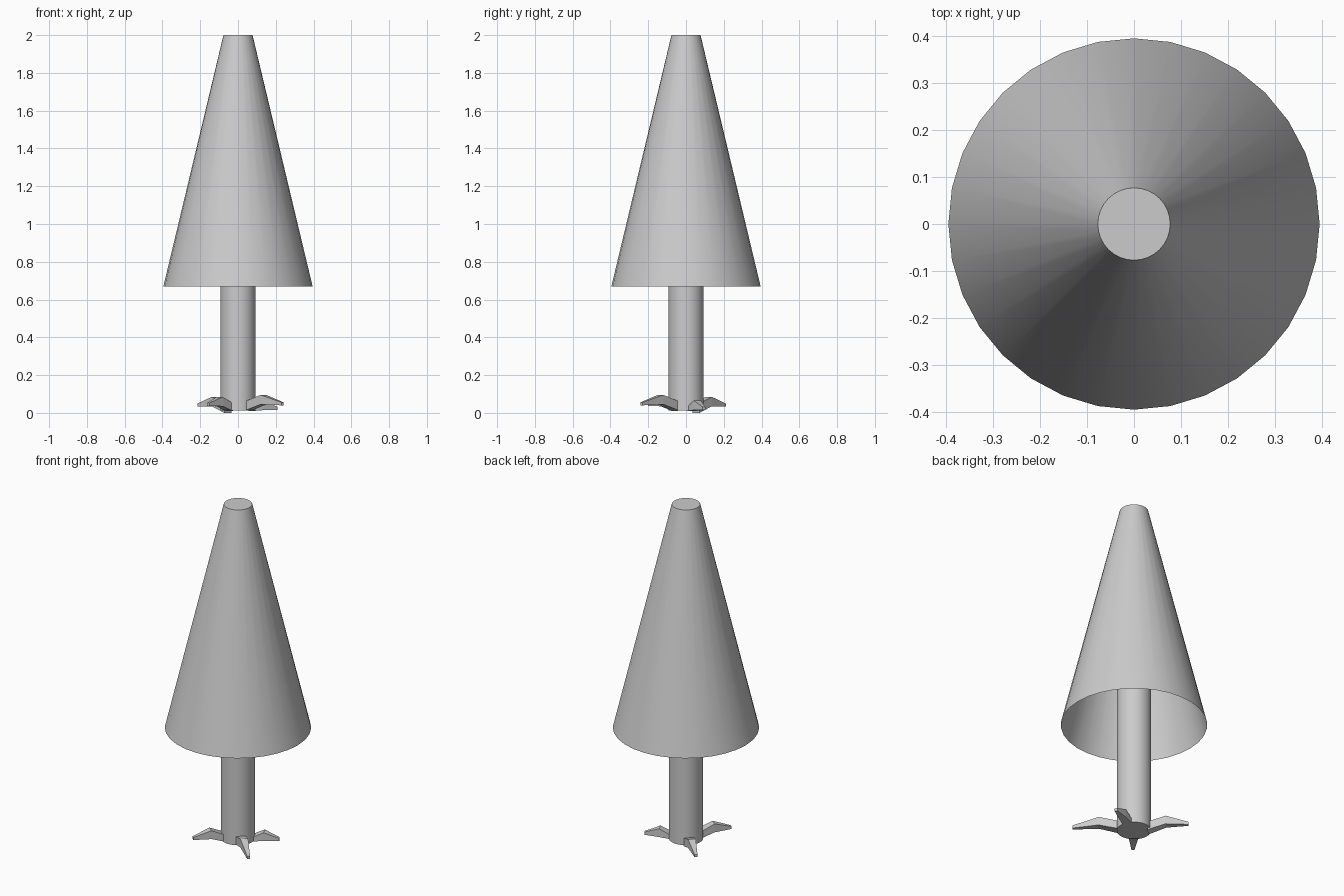
import bpy, bmesh, math
from mathutils import Vector

if "Cube" in bpy.data.objects:
    bpy.data.objects.remove(bpy.data.objects["Cube"])


def make_object(name, bm, smooth):
    bmesh.ops.recalc_face_normals(bm, faces=bm.faces)
    mesh = bpy.data.meshes.new(name)
    bm.to_mesh(mesh)
    bm.free()
    obj = bpy.data.objects.new(name, mesh)
    bpy.context.collection.objects.link(obj)
    if smooth:
        bpy.ops.object.select_all(action='DESELECT')
        obj.select_set(True)
        bpy.context.view_layer.objects.active = obj
        bpy.ops.object.shade_smooth_by_angle(angle=math.radians(30))
    return obj


def tapered(name, r_bottom, r_top, z0, z1, open_bottom=False, sides=32):
    bm = bmesh.new()
    rings = []
    for r, z in ((r_bottom, z0), (r_top, z1)):
        rings.append([bm.verts.new((r * math.cos(2 * math.pi * i / sides),
                                    r * math.sin(2 * math.pi * i / sides), z))
                      for i in range(sides)])
    low, high = rings
    for i in range(sides):
        j = (i + 1) % sides
        bm.faces.new((low[i], low[j], high[j], high[i]))
    bm.faces.new(high)
    if not open_bottom:
        bm.faces.new(low[::-1])
    return make_object(name, bm, True)


def root(name, tip_x, tip_y, tip_z, peak_z, bottom_z):
    """Bent, tapering root growing out of the trunk towards its tip."""
    reach = math.hypot(tip_x, tip_y)
    out = Vector((tip_x / reach, tip_y / reach, 0))
    side = Vector((-out.y, out.x, 0))
    start = 0.075
    peak = start + (reach - start) * 0.45
    # distance out, half width, underside z, top z
    sections = ((start, 0.027, bottom_z, peak_z - 0.035),
                (peak, 0.021, peak_z - 0.05, peak_z),
                (reach, 0.008, tip_z - 0.012, tip_z + 0.004))
    bm = bmesh.new()
    loops = []
    for d, w, lo, hi in sections:
        loops.append([bm.verts.new(out * d + side * s * w + Vector((0, 0, z)))
                      for s, z in ((-1, lo), (1, lo), (1, hi), (-1, hi))])
    for a, b in zip(loops, loops[1:]):
        for i in range(4):
            j = (i + 1) % 4
            bm.faces.new((a[i], a[j], b[j], b[i]))
    bm.faces.new(loops[0])
    bm.faces.new(loops[-1])
    return make_object(name, bm, False)


# Hollow foliage cone, capped at the top and open below
tapered("foliage", 0.395, 0.077, 0.67, 2.0, open_bottom=True)

# Trunk running up inside the foliage
tapered("trunk", 0.093, 0.093, 0.012, 1.0)

# Four uneven roots around the foot
root("root_front_right", 0.235, -0.235, 0.052, 0.095, 0.012)
root("root_back_left", -0.21, 0.206, 0.045, 0.085, 0.0)
root("root_front_left", -0.158, -0.197, 0.048, 0.085, 0.01)
root("root_back_right", 0.206, 0.095, 0.028, 0.065, 0.01)
